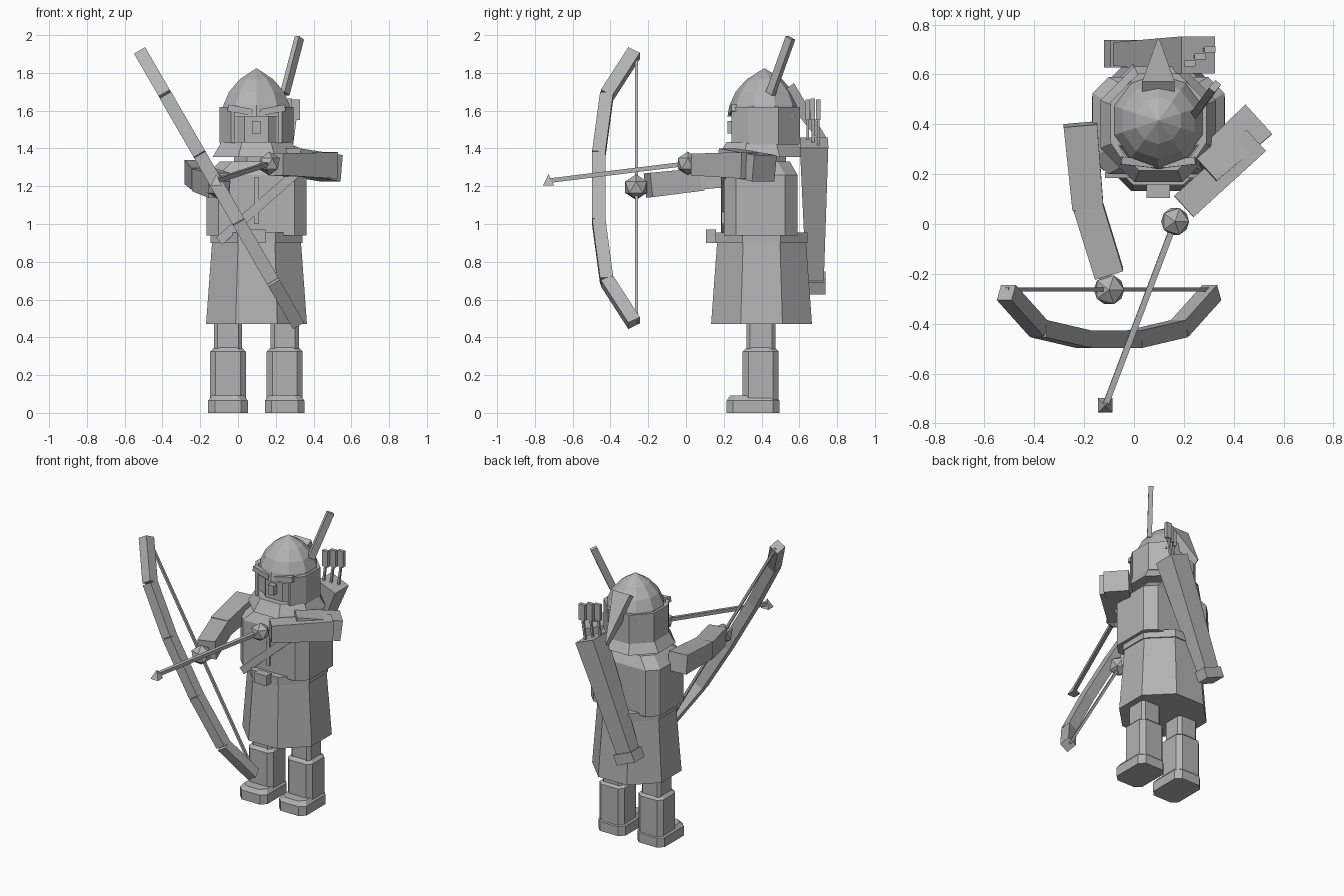
import bpy, bmesh, math
from mathutils import Vector

if "Cube" in bpy.data.objects:
    bpy.data.objects.remove(bpy.data.objects["Cube"])

grey = bpy.data.materials.new("plain grey")
grey.diffuse_color = (0.45, 0.45, 0.45, 1)
grey.use_nodes = True
grey.node_tree.nodes["Principled BSDF"].inputs["Base Color"].default_value = grey.diffuse_color
CX, CY = 0.098, 0.40      # body axis


def finish(name, bm):
    bmesh.ops.recalc_face_normals(bm, faces=bm.faces)
    me = bpy.data.meshes.new(name)
    bm.to_mesh(me)
    bm.free()
    me.materials.append(grey)
    ob = bpy.data.objects.new(name, me)
    bpy.context.scene.collection.objects.link(ob)
    return ob


def loft(name, rings):
    """Skin closed rings of equal length and cap both ends."""
    bm = bmesh.new()
    vs = [[bm.verts.new(p) for p in r] for r in rings]
    n = len(vs[0])
    for a, b in zip(vs, vs[1:]):
        for i in range(n):
            j = (i + 1) % n
            bm.faces.new((a[i], a[j], b[j], b[i]))
    bm.faces.new(vs[0])
    bm.faces.new(vs[-1])
    return finish(name, bm)


def ngon(x, y, z, apothem, n=8, front=None):
    r = apothem / math.cos(math.pi / n)
    pts = [(x + r * math.cos((i + .5) * math.tau / n), y + r * math.sin((i + .5) * math.tau / n), z)
           for i in range(n)]
    return [(px, max(py, front), pz) if front else (px, py, pz) for px, py, pz in pts]


def chamfer_rect(x0, x1, y0, y1, z, c):
    return [(x0 + c, y0, z), (x1 - c, y0, z), (x1, y0 + c, z), (x1, y1 - c, z),
            (x1 - c, y1, z), (x0 + c, y1, z), (x0, y1 - c, z), (x0, y0 + c, z)]


def beam(name, p, q, w, h, side=(1, 0, 0), w2=None, h2=None):
    """Square bar from p to q, w along side and h across it."""
    p, q = Vector(p), Vector(q)
    d = (q - p).normalized()
    u = Vector(side)
    u = (u - d * u.dot(d)).normalized()
    v = d.cross(u)
    ring = lambda c, a, b: [c + u * a * s / 2 + v * b * t / 2 for s, t in ((-1, -1), (1, -1), (1, 1), (-1, 1))]
    return loft(name, [ring(p, w, h), ring(q, w2 or w, h2 or h)])


def box(name, x0, x1, y0, y1, z0, z1):
    y = (y0 + y1) / 2
    x = (x0 + x1) / 2
    return beam(name, (x, y, z0), (x, y, z1), x1 - x0, y1 - y0)


def ball(name, c, r):
    bm = bmesh.new()
    bmesh.ops.create_icosphere(bm, subdivisions=1, radius=r)
    bmesh.ops.translate(bm, verts=bm.verts, vec=c)
    return finish(name, bm)


# legs, boots and feet
for side, lx in (("left", -0.053), ("right", 0.247)):
    loft(side + "_leg", [chamfer_rect(lx - .075, lx + .075, .32, .475, z, .02) for z in (.3, .6)])
    loft(side + "_boot", [chamfer_rect(lx - .095 + i, lx + .095 - i, .30 + i, .49 - i, z, .03)
                          for z, i in ((.05, 0), (.325, 0), (.345, .02))])
    loft(side + "_foot", [chamfer_rect(lx - .105 + i, lx + .105 - i, .215 + i, .495 - i, z, .035)
                          for z, i in ((0, 0), (.065, 0), (.092, .02))])

# skirt, belt and torso
loft("skirt", [ngon(CX, CY, .47, .267), ngon(CX, CY, .95, .232)])
loft("belt", [ngon(CX, CY, z, .243) for z in (.90, .955)])
box("belt_buckle", .05, .145, .105, .16, .9, .97)
loft("torso", [chamfer_rect(CX - .265 + i, CX + .265 - i, .2 + j, .59 - j, z, .065)
               for z, i, j in ((.94, 0, 0), (1.26, 0, 0), (1.33, .07, .04))])
box("chest_seam", .085, .112, .188, .21, 1.0, 1.245)
beam("chest_strap", (.33, .197, 1.29), (-.10, .197, .91), .025, .05, (0, 1, 0))

# collar, head and hood
HY = .41
loft("neck", [ngon(CX, HY, z, .12) for z in (1.3, 1.45)])
loft("collar", [ngon(CX, CY, 1.355, .232), ngon(CX, CY, 1.435, .185)])
loft("head", [ngon(CX, HY, z, .155) for z in (1.42, 1.62)])
loft("hood", [ngon(CX, HY, z, .193, front=.285) for z in (1.42, 1.62)])
box("nose", .075, .121, .22, .27, 1.48, 1.545)
for s in (-1, 1):
    loft("cheek_guard", [[(CX + s * x, y, z) for x, y in ((.115, .245), (.135, .24), (.195, .33), (.17, .33))]
                         for z in (1.43, 1.62)])
    beam("brow", (CX + s * .02, .24, 1.59), (CX + s * .15, .255, 1.615), .03, .035, (0, 1, 0))

# helmet dome with back tail and feather
bm = bmesh.new()
rings = [[bm.verts.new(p) for p in ngon(CX, .415, z, r, 10)]
         for z, r in ((1.57, .186), (1.63, .175), (1.70, .145), (1.765, .09))]
tip = bm.verts.new((CX, .415, 1.825))
for i in range(10):
    j = (i + 1) % 10
    for a, b in zip(rings, rings[1:]):
        bm.faces.new((a[i], a[j], b[j], b[i]))
    bm.faces.new((rings[-1][i], rings[-1][j], tip))
bm.faces.new(rings[0])
finish("helmet", bm)
beam("hood_tail", (CX, .535, 1.72), (CX, .73, 1.44), .13, .09, w2=.005, h2=.04)
beam("feather", (.248, .447, 1.69), (.325, .553, 1.985), .03, .045, (1, -.8, 0))

# bow arm
beam("bow_upper_arm", (-.215, .40, 1.275), (-.185, .065, 1.24), .135, .13, w2=.125, h2=.115)
beam("bow_forearm", (-.185, .075, 1.235), (-.10, -.20, 1.205), .12, .12, w2=.118, h2=.13)
ball("bow_hand", (-.10, -.264, 1.195), .068)

# drawing arm
beam("draw_upper_arm", (.28, .22, 1.33), (.495, .415, 1.295), .14, .14, (1, -1, 0), w2=.16)
beam("draw_forearm", (.49, .335, 1.31), (.20, .07, 1.315), .115, .14, (1, -1, 0), h2=.115)
ball("draw_hand", (.165, .01, 1.32), .063)

# bow limbs and string
BX, BZ = -.10, 1.19
half = [(.175, -.462), (.39, -.418)]
path = [(.205, -.462), (.565, -.42), (.825, -.275)]
at = lambda t, y: (BX - .5 * t, y, BZ + .866 * t)
plane_normal = (.866, 0, .5)
beam("bow_grip", at(-.205, -.462), at(.205, -.462), .07, .07, plane_normal)
for s in (-1, 1):
    for k, (a, b) in enumerate(zip(path, path[1:])):
        beam("bow_limb", at(s * a[0], a[1]), at(s * b[0], b[1]), .07 - .002 * k, .07, plane_normal)
beam("bow_string", at(-.82, -.262), at(.82, -.262), .016, .016, plane_normal)

# nocked arrow with a small pyramid head
beam("arrow_shaft", (.165, .01, 1.32), (-.112, -.72, 1.23), .024, .024)
beam("arrow_head", (-.115, -.728, 1.203), (-.115, -.728, 1.262), .058, .058, w2=.002, h2=.002)

# quiver slung across the back, with spare arrows
beam("quiver", (-.045, .683, .68), (.258, .678, 1.43), .115, .09, w2=.145, h2=.15)
beam("quiver_cap", (-.052, .683, .655), (-.025, .683, .72), .15, .11)
for x, y, z in ((.305, .70, 1.66), (.265, .672, 1.665), (.225, .645, 1.66)):
    beam("spare_arrow", (x - .03, y, 1.35), (x, y, 1.57), .014, .014)
    box("spare_fletching", x - .022, x + .022, y - .012, y + .012, 1.55, z)
